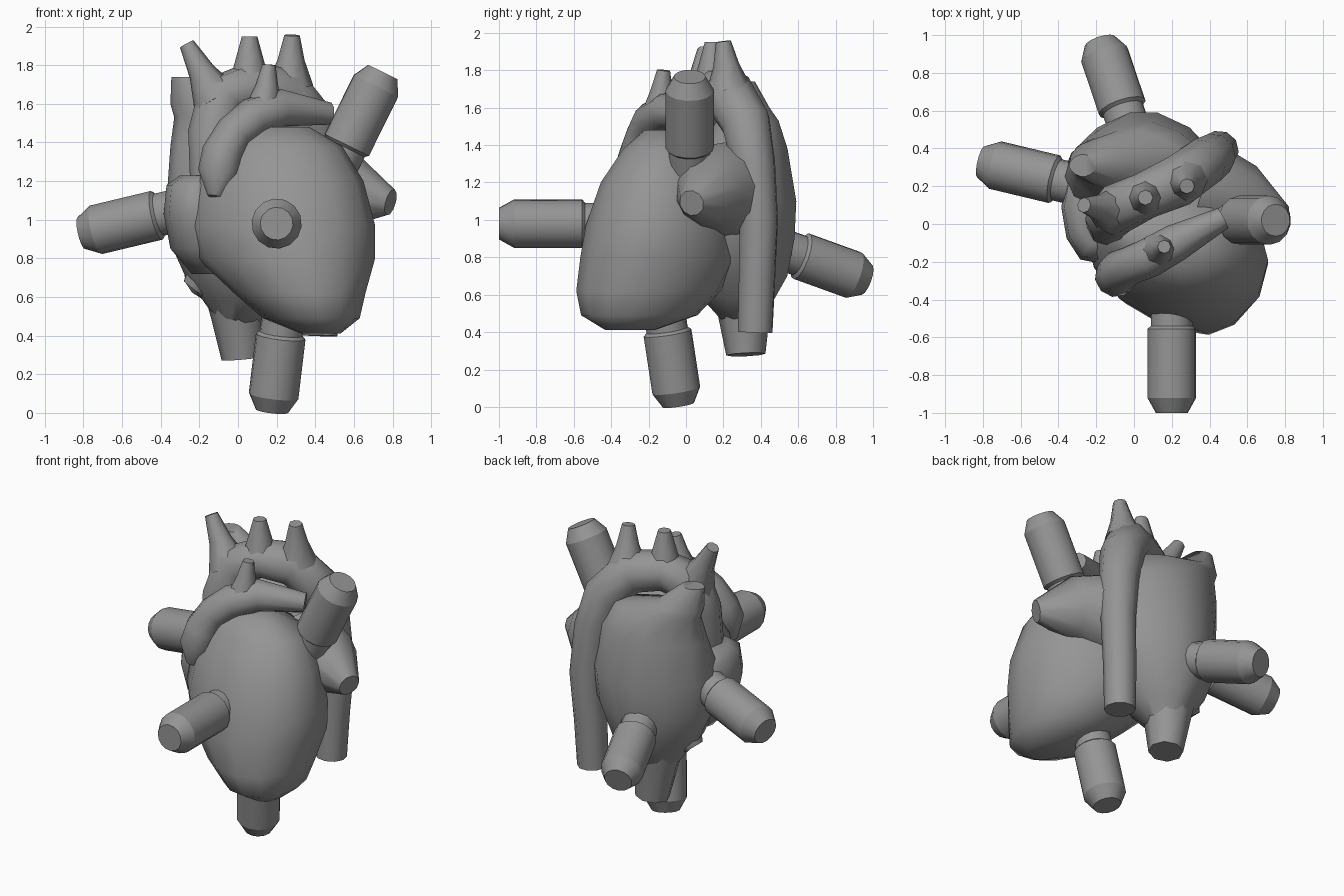
import bpy, bmesh, math
from mathutils import Vector

cube = bpy.data.objects.get("Cube")
if cube:
    bpy.data.objects.remove(cube, do_unlink=True)

grey = bpy.data.materials.new("plain_grey")
grey.use_nodes = True
GREY = (0.3, 0.3, 0.3, 1)
grey.diffuse_color = GREY
grey.node_tree.nodes["Principled BSDF"].inputs["Base Color"].default_value = GREY


def skin(name, rings, angle=50):
    """Bridge rings of points into one capped solid."""
    bm = bmesh.new()
    loops = [[bm.verts.new(p) for p in ring] for ring in rings]
    n = len(loops[0])
    for a, b in zip(loops, loops[1:]):
        for i in range(n):
            j = (i + 1) % n
            bm.faces.new((a[i], a[j], b[j], b[i]))
    bm.faces.new(loops[0][::-1])
    bm.faces.new(loops[-1])
    bmesh.ops.recalc_face_normals(bm, faces=bm.faces)
    mesh = bpy.data.meshes.new(name)
    bm.to_mesh(mesh)
    bm.free()
    mesh.materials.append(grey)
    ob = bpy.data.objects.new(name, mesh)
    bpy.context.collection.objects.link(ob)
    bpy.ops.object.select_all(action="DESELECT")
    bpy.context.view_layer.objects.active = ob
    ob.select_set(True)
    bpy.ops.object.shade_smooth_by_angle(angle=math.radians(angle))
    return ob


def stack(name, levels, shear=0.0, pinch=1.0, n=14):
    """Horizontal ovals, each (z, centre x, centre y, radius x, radius y)."""
    rings = []
    for z, cx, cy, rx, ry in levels:
        ring = []
        for i in range(n):
            a = math.tau * i / n
            c, s = math.cos(a), math.sin(a)
            dx = rx * math.copysign(abs(c) ** pinch, c)
            dy = ry * math.copysign(abs(s) ** pinch, s)
            ring.append((cx + dx, cy + dy - shear * dx, z))
        rings.append(ring)
    return skin(name, rings)


def tube(name, path, radii, n=10, angle=50):
    """Round tube along a path, with one radius for each point."""
    pts = [Vector(p) for p in path]
    side, rings = None, []
    for i, p in enumerate(pts):
        d = (pts[min(i + 1, len(pts) - 1)] - pts[max(i - 1, 0)]).normalized()
        if side is None:
            side = d.orthogonal()
        side = (side - d * side.dot(d)).normalized()
        up = d.cross(side)
        rings.append([p + radii[i] * (side * math.cos(t) + up * math.sin(t))
                      for t in (math.tau * k / n for k in range(n))])
    return skin(name, rings, angle)


def pin(name, base, tip):
    """Peg with a narrow neck and a chamfered end."""
    a, b = Vector(base), Vector(tip)
    d = (b - a).normalized()
    path = [a - d * 0.15, a + d * 0.06, a + d * 0.075, b - d * 0.08, b]
    tube(name, path, [0.112, 0.112, 0.13, 0.13, 0.085], n=14, angle=27)


# Ventricles
stack("ventricles", [
    (0.41, 0.43, -0.3, 0.1, 0.13), (0.49, 0.38, -0.25, 0.25, 0.31),
    (0.62, 0.32, -0.2, 0.34, 0.385), (0.8, 0.25, -0.14, 0.46, 0.42),
    (0.97, 0.225, -0.12, 0.485, 0.41), (1.2, 0.21, -0.1, 0.44, 0.35),
    (1.38, 0.2, -0.08, 0.34, 0.25), (1.48, 0.17, -0.11, 0.2, 0.11)], shear=0.15)

# Rear chamber rising into the upper vein
stack("rear_chamber", [
    (0.45, 0.01, 0.3, 0.1, 0.1), (0.58, 0.02, 0.28, 0.2, 0.2),
    (0.7, 0.03, 0.26, 0.3, 0.29), (0.9, 0.04, 0.25, 0.4, 0.34),
    (1.1, 0.05, 0.24, 0.42, 0.36), (1.38, 0.02, 0.31, 0.37, 0.24),
    (1.53, -0.03, 0.33, 0.3, 0.17), (1.6, -0.19, 0.33, 0.16, 0.12),
    (1.74, -0.27, 0.31, 0.075, 0.06)], pinch=1.15)

# Side chambers and the lower vein
stack("right_chamber", [
    (0.72, -0.16, 0.05, 0.08, 0.1), (0.85, -0.22, 0.05, 0.13, 0.22),
    (1.03, -0.24, 0.06, 0.145, 0.27), (1.18, -0.23, 0.06, 0.14, 0.25),
    (1.23, -0.2, 0.06, 0.1, 0.18)], shear=0.2, n=10)
tube("right_lower_bump", [(0, 0.25, 0.85), (-0.15, 0.25, 0.74), (-0.23, 0.25, 0.64)],
     [0.18, 0.13, 0.065])
tube("left_chamber", [(0.36, 0.18, 1.15), (0.58, 0.12, 1.15), (0.79, 0.03, 1.09)],
     [0.27, 0.2, 0.07])
tube("lower_vein", [(-0.01, 0.29, 0.75), (0, 0.31, 0.5), (0.02, 0.32, 0.28)],
     [0.2, 0.14, 0.105], n=8)

# Main artery with its arch and three branches
tube("main_artery", [
    (-0.12, 0.0, 1.2), (-0.13, 0.04, 1.45), (-0.09, 0.08, 1.63),
    (0.06, 0.15, 1.69), (0.24, 0.23, 1.67), (0.36, 0.32, 1.52),
    (0.42, 0.36, 1.3), (0.45, 0.39, 1.0), (0.43, 0.38, 0.7), (0.42, 0.37, 0.4)],
    [0.13, 0.13, 0.135, 0.125, 0.14, 0.135, 0.12, 0.105, 0.1, 0.095])
for name, base, tip, width in (
        ("right_branch", (-0.11, 0.07, 1.62), (-0.265, 0.1, 1.91), 0.13),
        ("middle_branch", (0.06, 0.14, 1.73), (0.06, 0.14, 1.95), 0.1),
        ("left_branch", (0.27, 0.23, 1.7), (0.28, 0.2, 1.955), 0.12)):
    mid = [(a + b) / 2 for a, b in zip(base, tip)]
    tube(name, [base, mid, tip], [width, 0.07, 0.04], n=8)

# Front artery lying over the ventricles, with its small branch
tube("front_artery", [
    (-0.12, -0.3, 1.12), (-0.1, -0.28, 1.24), (-0.08, -0.25, 1.34),
    (-0.02, -0.22, 1.45), (0.08, -0.18, 1.53), (0.22, -0.1, 1.58), (0.47, 0.03, 1.55)],
    [0.04, 0.11, 0.11, 0.1, 0.105, 0.1, 0.06])
tube("front_artery_branch", [(0.13, -0.14, 1.56), (0.15, -0.13, 1.69), (0.16, -0.12, 1.8)],
     [0.1, 0.06, 0.035], n=8)

# Pegs
pin("front_pin", (0.2, -0.48, 0.98), (0.2, -1.0, 0.98))
pin("upper_left_pin", (0.53, 0.02, 1.32), (0.75, 0.02, 1.765))
pin("right_pin", (-0.35, 0.22, 1.04), (-0.81, 0.33, 0.93))
pin("bottom_pin", (0.23, -0.11, 0.47), (0.175, -0.04, 0.01))
pin("back_pin", (-0.04, 0.55, 0.83), (-0.18, 0.965, 0.68))
